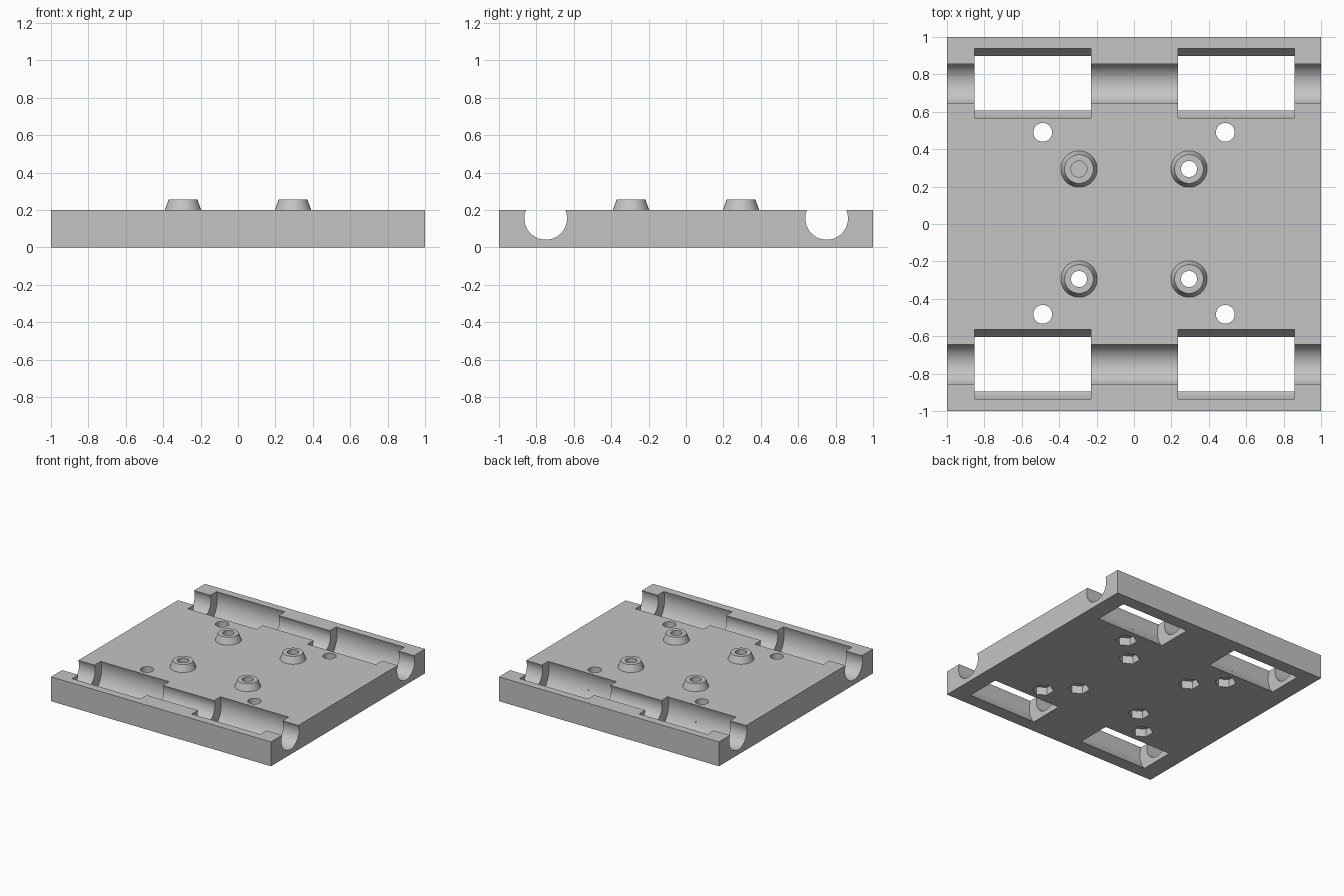
import bpy
from math import radians

if "Cube" in bpy.data.objects:
    bpy.data.objects.remove(bpy.data.objects["Cube"], do_unlink=True)

grey = bpy.data.materials.new("light_grey")
grey.use_nodes = True
grey.diffuse_color = (0.55, 0.55, 0.55, 1)
grey.node_tree.nodes["Principled BSDF"].inputs["Base Color"].default_value = (0.55, 0.55, 0.55, 1)

THICK, NUT_DEPTH = 0.2, 0.065


def activate(obj):
    bpy.ops.object.select_all(action="DESELECT")
    obj.select_set(True)
    bpy.context.view_layer.objects.active = obj


def combine(target, tool, operation="DIFFERENCE"):
    """Apply a boolean to the target and discard the tool."""
    mod = target.modifiers.new(operation, "BOOLEAN")
    mod.operation, mod.object, mod.solver = operation, tool, "EXACT"
    activate(target)
    bpy.ops.object.modifier_apply(modifier=mod.name)
    bpy.data.objects.remove(tool, do_unlink=True)


def upright(x, y, z0, z1, r0, r1=None, sides=48):
    """Vertical cylinder or cone between two heights."""
    bpy.ops.mesh.primitive_cone_add(
        vertices=sides, radius1=r0, radius2=r0 if r1 is None else r1,
        depth=z1 - z0, location=(x, y, (z0 + z1) / 2))
    return bpy.context.object


def along_x(x0, x1, y, z, r):
    """Cylinder lying along x."""
    bpy.ops.mesh.primitive_cylinder_add(
        vertices=96, radius=r, depth=x1 - x0,
        location=((x0 + x1) / 2, y, z), rotation=(0, radians(90), 0))
    return bpy.context.object


# Base plate
bpy.ops.mesh.primitive_cube_add(size=2, location=(0, 0, THICK / 2))
plate = bpy.context.object
plate.name = "bearing_plate"
plate.scale.z = THICK / 2
bpy.ops.object.transform_apply(location=True, rotation=True, scale=True)

# Rod grooves and the wider bearing pockets
for y in (0.752, -0.75):
    combine(plate, along_x(-1.2, 1.2, y, 0.155, 0.114))
    for x0, x1 in ((-0.853, -0.23), (0.235, 0.857)):
        combine(plate, along_x(x0, x1, y, 0.133, 0.197))

# Conical standoffs, their screw holes and the nut traps below
for sx in (-1, 1):
    for sy in (-1, 1):
        x, y = 0.294 * sx, 0.294 * sy
        combine(plate, upright(x, y, THICK - 0.02, 0.255, 0.105, 0.077), "UNION")
        blind = sx < 0 < sy
        combine(plate, upright(x, y, NUT_DEPTH + 0.01 if blind else -0.1, 0.4, 0.043))
        hx, hy = 0.488 * sx, 0.49 if sy > 0 else -0.483
        combine(plate, upright(hx, hy, -0.1, 0.4, 0.05))
        for px, py in ((x, y), (hx, hy)):
            combine(plate, upright(px, py, -0.1, NUT_DEPTH, 0.08, sides=6))

plate.data.materials.clear()
plate.data.materials.append(grey)
for face in plate.data.polygons:
    face.material_index = 0
activate(plate)
bpy.ops.object.shade_smooth_by_angle(angle=radians(25))
